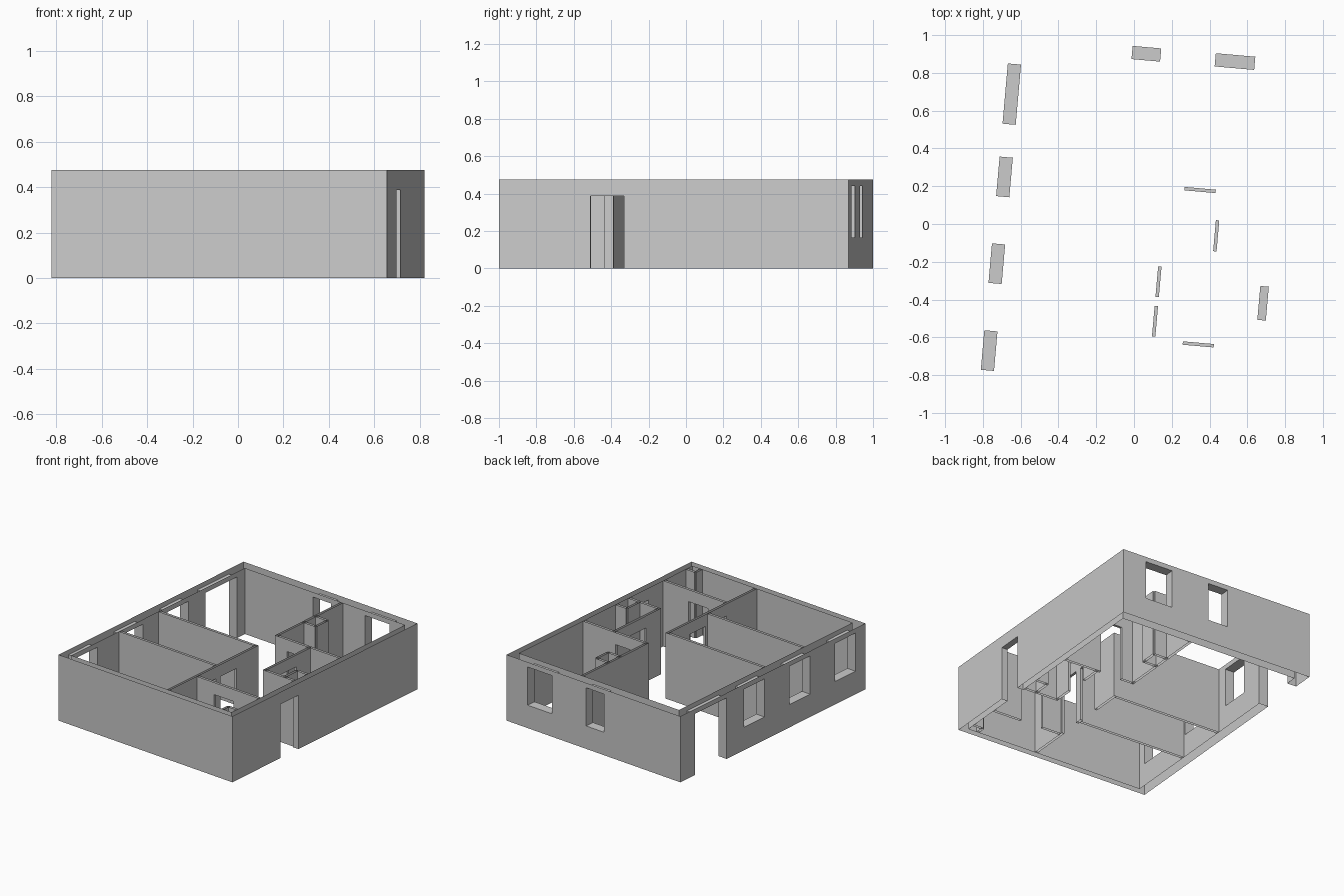
import bpy, bmesh, math
from mathutils import Vector

if "Cube" in bpy.data.objects:
    bpy.data.objects.remove(bpy.data.objects["Cube"])

TURN = math.radians(-5.04)   # whole plan is turned slightly
H = 0.475                    # wall height
DOOR = (0.0, 0.388)
WINDOW = (0.165, 0.44)
TALL = (0.0, 0.44)
U, V = 0.74, 0.9385          # half width and half depth of the plan
THICK, THIN, PART = 0.07, 0.045, 0.018

grey = bpy.data.materials.new("plaster_grey")
grey.use_nodes = True
colour = (0.6, 0.6, 0.6, 1)
grey.diffuse_color = colour
grey.node_tree.nodes["Principled BSDF"].inputs["Base Color"].default_value = colour


def wall(name, along, side_a, side_b, openings=(), caps=True):
    """Open-topped wall. along is 'u' or 'v'; each side is (offset, start, end);
    an opening is (centre, width, (bottom, top))."""
    bm = bmesh.new()

    def place(s, t, z):
        return Vector((s, t, z)) if along == "u" else Vector((t, s, z))

    def quad(points, normal):
        face = bm.faces.new([bm.verts.new(place(*p)) for p in points])
        face.normal_update()
        if face.normal.dot(place(*normal)) < 0:
            face.normal_flip()

    holes = sorted((c - w / 2, c + w / 2, z) for c, w, z in openings)
    mid = (side_a[0] + side_b[0]) / 2

    # Both long faces, with panels left out at the openings
    for t, start, end in (side_a, side_b):
        out = (0, t - mid, 0)

        def panel(s0, s1, z0, z1):
            if s1 - s0 > 1e-4 and z1 - z0 > 1e-4:
                quad([(s0, t, z0), (s1, t, z0), (s1, t, z1), (s0, t, z1)], out)

        s = start
        for s0, s1, (z0, z1) in holes:
            panel(s, s0, 0, H)
            panel(s0, s1, 0, z0)
            panel(s0, s1, z1, H)
            s = s1
        panel(s, end, 0, H)

    a, b = side_a[0], side_b[0]

    def upright(s, z0, z1, direction):
        quad([(s, a, z0), (s, b, z0), (s, b, z1), (s, a, z1)], (direction, 0, 0))

    # Jambs, heads and sills
    for s0, s1, (z0, z1) in holes:
        upright(s0, z0, z1, 1)
        upright(s1, z0, z1, -1)
        for z, up in ((z0, 1), (z1, -1)):
            if z > 0:
                quad([(s0, a, z), (s1, a, z), (s1, b, z), (s0, b, z)], (0, 0, up))
    if caps:
        upright(side_a[1], 0, H, -1)
        upright(side_a[2], 0, H, 1)

    bmesh.ops.remove_doubles(bm, verts=bm.verts, dist=1e-5)
    mesh = bpy.data.meshes.new(name)
    bm.to_mesh(mesh)
    bm.free()
    mesh.materials.append(grey)
    obj = bpy.data.objects.new(name, mesh)
    obj.rotation_euler.z = TURN
    bpy.context.collection.objects.link(obj)


def partition(name, along, centre, start, end, openings=(), caps=True):
    h = PART / 2
    wall(name, along, (centre - h, start, end), (centre + h, start, end), openings, caps)


# Outer walls, mitred at the corners
left, right = -U + THICK, U - THIN
front, back = -V + THIN, V - THICK
wall("left_outer_wall", "v", (-U, -V, V), (left, front, back),
     [(0.628, 0.32, TALL)] + [(c, 0.21, WINDOW) for c in (0.188, -0.273, -0.735)], False)
wall("right_outer_wall", "v", (U, -V, V), (right, front, back), [(-0.358, 0.18, DOOR)], False)
wall("front_outer_wall", "u", (-V, -U, U), (front, left, right), (), False)
wall("back_outer_wall", "u", (V, -U, U), (back, left, right),
     [(-0.014, 0.152, WINDOW), (0.457, 0.21, WINDOW)], False)

# Corridor and room partitions
HALL, BATH = 0.156, 0.439
partition("corridor_wall", "v", HALL, front, 0.01,
          [(-0.293, 0.162, DOOR), (-0.503, 0.162, DOOR)])
partition("front_room_divider", "u", -0.40, left, HALL - PART / 2)
partition("middle_room_divider", "u", 0.0, left, HALL - PART / 2)
partition("store_wall", "u", -0.605, HALL + PART / 2, right, [(0.395, 0.165, DOOR)])
partition("back_room_side_wall", "v", HALL, 0.21, back)
partition("back_room_front_wall", "u", 0.21, HALL - PART / 2, right, [(0.333, 0.165, DOOR)])
partition("bathroom_side_wall", "v", BATH, -0.25, 0.21, [(-0.024, 0.165, DOOR)])
partition("bathroom_front_wall", "u", -0.25, BATH - PART / 2, right)

# Service shafts: name, wall side, free side, front, back
partition("bathroom_shaft_side", "v", 0.605, -0.25, -0.12)
partition("bathroom_shaft_end", "u", -0.12, 0.605, right)
partition("back_room_shaft_front", "u", 0.48, HALL, 0.26)
partition("back_room_shaft_back", "u", 0.60, HALL, 0.26)
partition("back_room_shaft_side", "v", 0.26, 0.48, 0.60)
partition("corner_shaft_side", "v", 0.62, front, -0.835)
partition("corner_shaft_end", "u", -0.835, 0.62, right)
